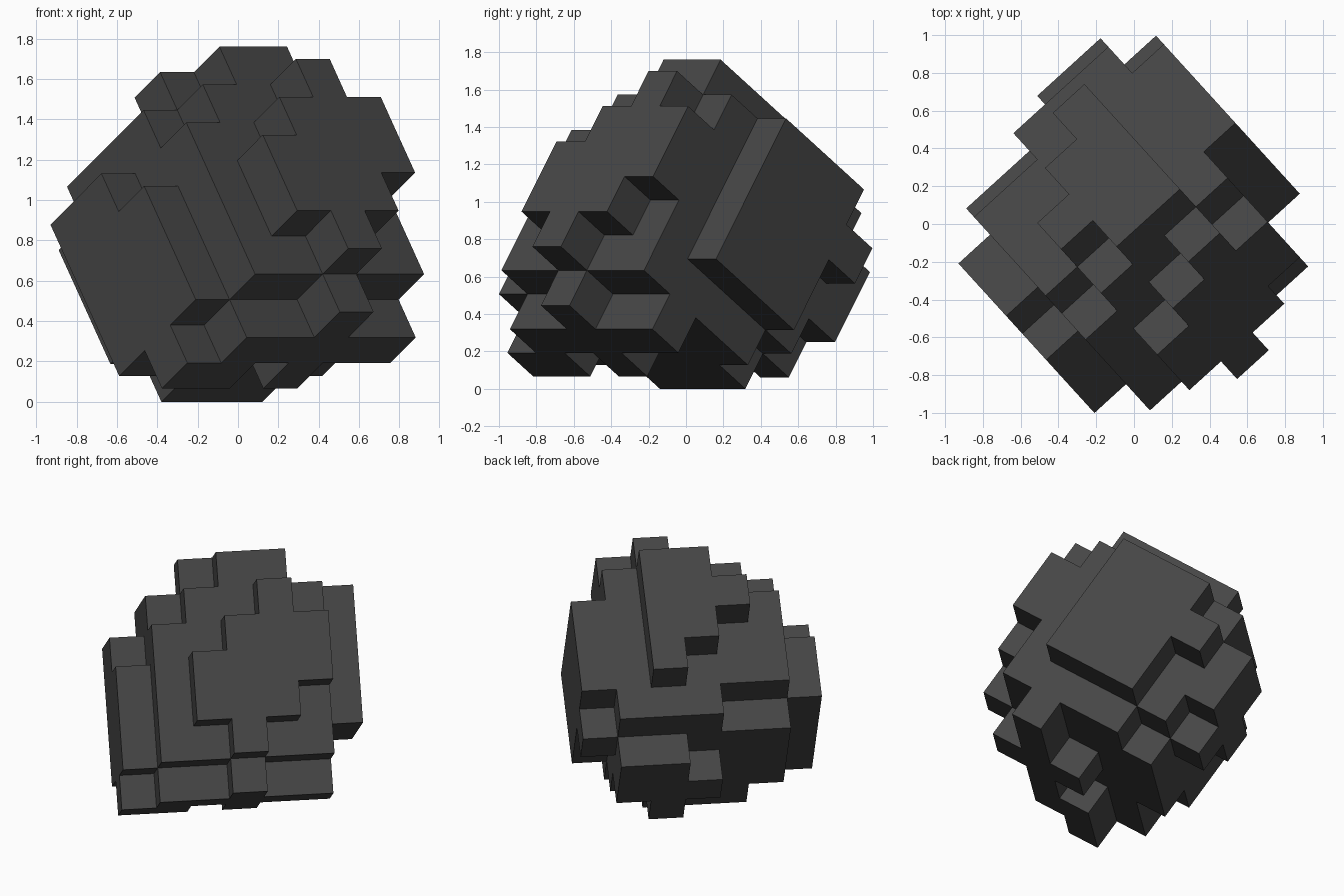
import bpy
import bmesh
from math import radians, sin, cos
from mathutils import Vector

cube = bpy.data.objects.get("Cube")
if cube:
    bpy.data.objects.remove(cube, do_unlink=True)

# Tilted block grid: along, outward and upward axes of the rock
SIZE = 0.2265
TURN, TILT = radians(42.3), radians(34)
level = Vector((sin(TURN), -cos(TURN), 0))
up = Vector((0, 0, 1))
along = Vector((cos(TURN), sin(TURN), 0)) * SIZE
outward = (level * cos(TILT) + up * sin(TILT)) * SIZE
upward = (up * cos(TILT) - level * sin(TILT)) * SIZE
origin = Vector((-0.38, -0.14, 0))

# Each slice: outward index, first column, then (bottom, top) of every column
SLICES = [
    (-1, 1, [(2, 3), (1, 4), (2, 4)]),
    (0, -1, [(1, 4), (0, 4), (0, 5), (0, 5), (1, 5), (3, 4)]),
    (1, -2, [(0, 4), (0, 5), (0, 5), (0, 5), (0, 6), (0, 5), (1, 5)]),
    (2, -2, [(-1, 4), (-1, 5), (0, 5), (-1, 6), (0, 6), (0, 5), (1, 5)]),
    (3, -2, [(0, 3), (-1, 5), (-1, 6), (-1, 6), (-1, 6), (-1, 5), (1, 5)]),
    (4, -1, [(0, 4), (0, 5), (-1, 6), (0, 6), (0, 5)]),
    (5, 0, [(1, 3), (0, 4), (1, 5), (2, 4)]),
]
cells = set()
for j, first, columns in SLICES:
    for i, (bottom, top) in enumerate(columns, first):
        cells.update((i, j, k) for k in range(bottom, top))


def place(corner):
    i, j, k = corner
    return origin + along * i + outward * j + upward * k


# Skin the blocks: one quad wherever a block meets open air
bm = bmesh.new()
corners = {}


def vertex(corner):
    if corner not in corners:
        corners[corner] = bm.verts.new(place(corner))
    return corners[corner]


for cell in sorted(cells):
    for axis, direction in enumerate((along, outward, upward)):
        for side in (0, 1):
            neighbour = list(cell)
            neighbour[axis] += 1 if side else -1
            if tuple(neighbour) in cells:
                continue
            quad = []
            for du, dv in ((0, 0), (1, 0), (1, 1), (0, 1)):
                corner = list(cell)
                corner[axis] += side
                corner[(axis + 1) % 3] += du
                corner[(axis + 2) % 3] += dv
                quad.append(vertex(tuple(corner)))
            face = bm.faces.new(quad)
            face.normal_update()
            facing = direction if side else -direction
            if face.normal.dot(facing) < 0:
                face.normal_flip()

# Merge the flat areas into clean facets
bmesh.ops.dissolve_limit(bm, angle_limit=radians(1), verts=bm.verts[:], edges=bm.edges[:])

mesh = bpy.data.meshes.new("blocky_rock")
bm.to_mesh(mesh)
bm.free()
rock = bpy.data.objects.new("blocky_rock", mesh)
bpy.context.collection.objects.link(rock)

# Charcoal stone
stone = bpy.data.materials.new("charcoal_stone")
stone.use_nodes = True
colour = (0.06, 0.06, 0.06, 1)
stone.diffuse_color = colour
stone.node_tree.nodes["Principled BSDF"].inputs["Base Color"].default_value = colour
mesh.materials.append(stone)
